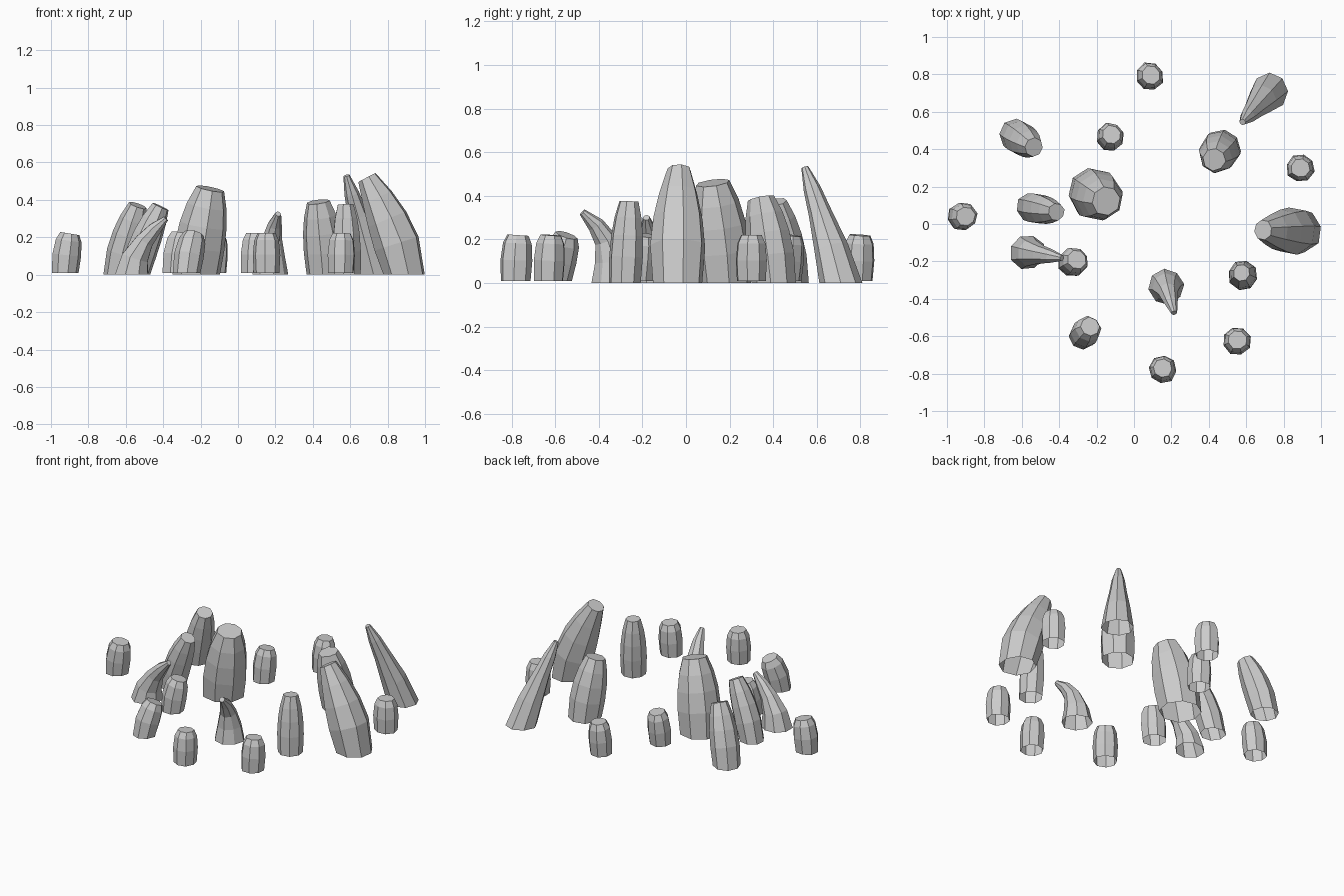
import bpy
import bmesh
import math
import random
from mathutils import Vector

default_cube = bpy.data.objects.get("Cube")
if default_cube:
    bpy.data.objects.remove(default_cube, do_unlink=True)

random.seed(4)
SIDES = 8

# Single plain stone colour
stone_grey = bpy.data.materials.new("stone_grey")
stone_grey.use_nodes = True
colour = (0.6, 0.6, 0.6, 1.0)
stone_grey.diffuse_color = colour
stone_grey.node_tree.nodes["Principled BSDF"].inputs["Base Color"].default_value = colour

# Silhouettes: (height fraction, radius factor) from the ground to the tip
PILLAR = [(0, 1), (0.32, 1.06), (0.58, 1), (0.8, 0.85), (1, 0.6)]
TUSK = [(0, 1), (0.32, 1.12), (0.57, 1), (0.79, 0.77), (1, 0.47)]
HORN = [(0, 1), (0.3, 0.8), (0.6, 0.55), (0.82, 0.4), (1, 0.17)]
STUB = [(0, 0.95), (0.45, 1.02), (0.82, 0.92), (1, 0.68)]


def build_stone(name, base, tip, height, radius, bend, profile, ground=0.0):
    """Faceted, open-bottomed stone whose rings follow a bent centre line."""
    base, tip = Vector(base), Vector(tip)

    def centre(t):
        flat = base.lerp(tip, t ** bend)
        return Vector((flat.x, flat.y, ground + (height - ground) * t))

    bm = bmesh.new()
    turn = random.uniform(0, math.tau / SIDES)
    wobble = [random.uniform(0.95, 1.05) for _ in range(SIDES)]
    rings = []
    for t, factor in profile:
        # Rings above the ground tilt square to the centre line
        tangent = centre(t) - centre(max(t - 0.1, 0))
        tilt = Vector((0, 0, 1)).rotation_difference(tangent) if t > 0 else None
        ring = []
        for i in range(SIDES):
            angle = turn + math.tau * i / SIDES
            spoke = Vector((math.cos(angle), math.sin(angle), 0))
            spoke *= radius * factor * wobble[i]
            if tilt:
                spoke.rotate(tilt)
            ring.append(bm.verts.new(centre(t) + spoke))
        rings.append(ring)

    for low, high in zip(rings, rings[1:]):
        for i in range(SIDES):
            j = (i + 1) % SIDES
            bm.faces.new((low[i], low[j], high[j], high[i]))
    bm.faces.new(rings[-1])

    mesh = bpy.data.meshes.new(name)
    bm.to_mesh(mesh)
    bm.free()
    mesh.materials.append(stone_grey)
    stone = bpy.data.objects.new(name, mesh)
    bpy.context.collection.objects.link(stone)
    return stone


# Large and curved stones: name, base, tip, height, radius, bend, silhouette
tall_stones = [
    ("great_tusk_stone", (0.89, -0.035), (0.69, -0.03), 0.52, 0.115, 1.4, TUSK),
    ("great_pillar_stone", (-0.225, 0.175), (-0.15, 0.125), 0.46, 0.13, 1.3, PILLAR),
    ("back_pillar_stone", (0.47, 0.405), (0.43, 0.345), 0.39, 0.102, 1.3, PILLAR),
    ("front_pillar_stone", (0.585, -0.278), (0.575, -0.26), 0.375, 0.075, 1, PILLAR),
    ("back_tusk_stone", (-0.635, 0.475), (-0.535, 0.41), 0.37, 0.085, 1.3, PILLAR),
    ("middle_tusk_stone", (-0.55, 0.09), (-0.415, 0.065), 0.365, 0.08, 1.3, PILLAR),
    ("back_horn_stone", (0.725, 0.71), (0.58, 0.545), 0.53, 0.1, 1.1, HORN),
    ("right_horn_stone", (-0.57, -0.15), (-0.385, -0.182), 0.3, 0.095, 1.9, HORN),
    ("front_horn_stone", (0.175, -0.335), (0.215, -0.475), 0.325, 0.095, 3, HORN),
]
for spec in tall_stones:
    build_stone(*spec)

# Short stones: name, base and the sideways lean of the top
short_stones = [
    ("far_right_stub", (-0.925, 0.04), (0.025, 0)),
    ("far_back_stub", (0.08, 0.785), (0.01, 0.01)),
    ("back_middle_stub", (-0.13, 0.457), (0.01, 0.02)),
    ("far_left_stub", (0.89, 0.3), (0, 0)),
    ("front_left_stub", (0.547, -0.63), (0.005, 0.01)),
    ("far_front_stub", (0.153, -0.78), (0, 0.01)),
    ("front_right_stub", (-0.275, -0.598), (0.04, 0.05)),
    ("middle_right_stub", (-0.335, -0.21), (0.03, 0.02)),
]
for name, base, lean in short_stones:
    tip = Vector(base) + Vector(lean)
    build_stone(name, base, tip, 0.22, 0.075, 1.4, STUB, ground=0.01)
